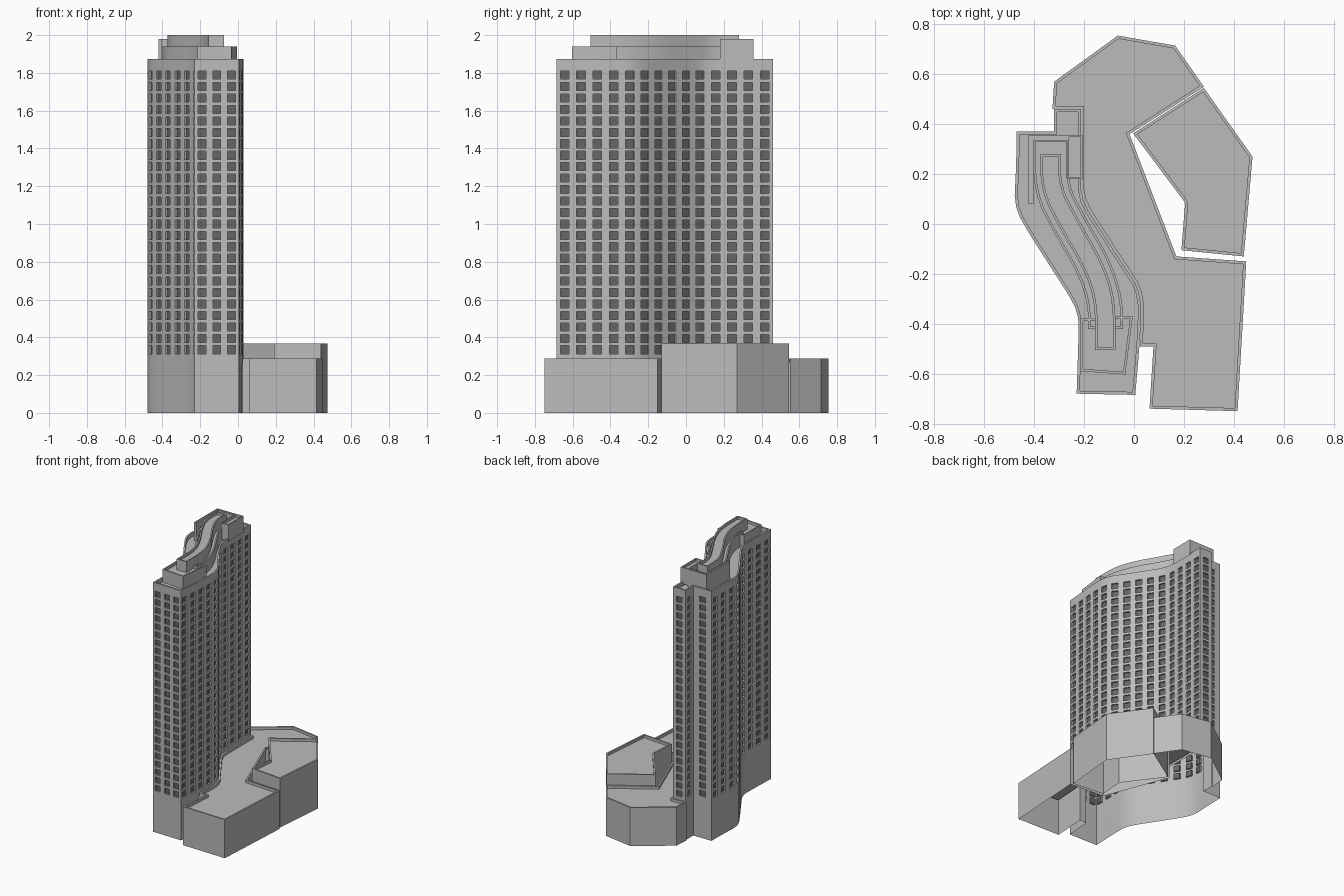
import bpy, bmesh
from mathutils import Vector as V

if "Cube" in bpy.data.objects:
    bpy.data.objects.remove(bpy.data.objects["Cube"])


def material(name, c):
    m = bpy.data.materials.new(name)
    m.diffuse_color = (c, c, c, 1)
    m.use_nodes = True
    m.node_tree.nodes["Principled BSDF"].inputs["Base Color"].default_value = m.diffuse_color
    return m


WALL = material("pale concrete", 0.5)
GLASS = material("dark window", 0.13)


def finish(name, bm):
    bmesh.ops.remove_doubles(bm, verts=bm.verts, dist=0.0005)
    me = bpy.data.meshes.new(name)
    bm.to_mesh(me)
    bm.free()
    me.materials.append(WALL)
    me.materials.append(GLASS)
    ob = bpy.data.objects.new(name, me)
    bpy.context.collection.objects.link(ob)
    bpy.ops.object.select_all(action='DESELECT')
    ob.select_set(True)
    bpy.context.view_layer.objects.active = ob
    bpy.ops.object.shade_smooth_by_angle(angle=0.4)


def face(bm, pts, mat=0):
    bm.faces.new([bm.verts.new(p) for p in pts]).material_index = mat


def smooth(pts, n=3):
    """Corner cutting that keeps both ends."""
    pts = [V(p) for p in pts]
    for _ in range(n):
        out = [pts[0]]
        for a, b in zip(pts, pts[1:]):
            out += [a.lerp(b, .25), a.lerp(b, .75)]
        pts = out + [pts[-1]]
    return pts


def at(path, s):
    for a, b in zip(path, path[1:]):
        d = (b - a).length
        if s <= d:
            return a.lerp(b, s / d)
        s -= d
    return path[-1].copy()


def columns(path, n, w):
    """Points along a wall: pier, window, pier, window ... pier."""
    path = [V(p) for p in path]
    L = sum((b - a).length for a, b in zip(path, path[1:]))
    stops = [0]
    for i in range(n):
        c = (i + .5) * L / n
        stops += [c - w / 2, c + w / 2]
    return [at(path, s) for s in stops + [L]]


def inset(pts, d):
    out = []
    for i, p in enumerate(pts):
        u = (p - pts[i - 1]).normalized()
        v = (pts[(i + 1) % len(pts)] - p).normalized()
        a, b = V((-u.y, u.x)), V((-v.y, v.x))
        out.append(p + (a + b) * d / max(.4, 1 + a.dot(b)))
    return out


def block(name, pts, z0, z1, rim=.012, depth=.02, skip=()):
    """Open-bottomed volume with a parapet around a sunken roof."""
    pts = [V(p) for p in pts]
    ins = inset(pts, rim)
    bm = bmesh.new()
    zr = z1 - depth
    for i in range(len(pts)):
        j = (i + 1) % len(pts)
        a, b, c, d = pts[i], pts[j], ins[j], ins[i]
        if i not in skip:
            face(bm, [(*a, z0), (*b, z0), (*b, z1), (*a, z1)])
        face(bm, [(*a, z1), (*b, z1), (*c, z1), (*d, z1)])
        face(bm, [(*d, z1), (*c, z1), (*c, zr), (*d, zr)])
    face(bm, [(*p, zr) for p in ins])
    finish(name, bm)


def ribbon(centre, hw):
    c = smooth(centre, 2)
    left, right = [], []
    for i, p in enumerate(c):
        t = (c[min(i + 1, len(c) - 1)] - c[max(i - 1, 0)]).normalized()
        n = V((-t.y, t.x)) * hw
        left.append(p + n)
        right.append(p - n)
    return left[::-1] + right


# Tower wall outlines, anticlockwise from the front left corner
TOP = 1.873
east_path = smooth([(.005, -.685), (.028, -.42), (.028, -.27), (-.04, -.17),
                    (-.15, 0), (-.213, .1), (-.213, .22), (-.213, .46)])
west_path = smooth([(-.47, .37), (-.473, .2), (-.482, .07), (-.42, -.04),
                    (-.29, -.24), (-.222, -.35), (-.222, -.45), (-.23, -.68)])
sides = [
    ("front_wall", columns([(-.23, -.68), (.005, -.685)], 3, .042), 0),
    ("east_curved_wall", columns(east_path, 14, .046), .26),
    ("back_step_wall", columns([(-.213, .46), (-.32, .46)], 1, .045), .26),
    ("step_side_wall", columns([(-.32, .46), (-.32, .37)], 1, .035), 0),
    ("back_wall", columns([(-.32, .37), (-.47, .37)], 1, .05), 0),
    ("west_curved_wall", columns(west_path, 12, .046), 0),
]

# Window rows: 25 storeys
rows = []
for k in range(25):
    zc = .334 + .0606 * k
    rows += [zc - .0215, zc + .0215]
rows.append(TOP)

REVEAL = .012
for name, pts, base in sides:
    bm = bmesh.new()
    for i, (a, b) in enumerate(zip(pts, pts[1:])):
        t = (b - a).normalized()
        n = V((-t.y, t.x)) * REVEAL
        c, d = a + n, b + n
        # the east wall reaches the ground only in front of the podium
        zs = [0 if a.y < -.5 else base] + rows
        for r, (z, y) in enumerate(zip(zs, zs[1:])):
            if i % 2 and r % 2:
                face(bm, [(*c, z), (*d, z), (*d, y), (*c, y)], 1)
                face(bm, [(*a, z), (*b, z), (*d, z), (*c, z)])
                face(bm, [(*c, y), (*d, y), (*b, y), (*a, y)])
                face(bm, [(*a, z), (*c, z), (*c, y), (*a, y)])
                face(bm, [(*d, z), (*b, z), (*b, y), (*d, y)])
            else:
                face(bm, [(*a, z), (*b, z), (*b, y), (*a, y)])
    finish(name, bm)

# Tower roof with parapet
outline = [p for _, pts, _ in sides for p in pts[:-1]]
block("tower_roof", outline, 1.8, TOP, depth=.03, skip=range(len(outline)))

# Low podium wrapping the tower, open where it meets tower and high podium
along = [p for p in reversed(sides[1][1]) if p.y > -.46]
low = [(.062, -.74), (.415, -.75), (.45, -.15), (.17, -.13), (-.018, .36),
       (.28, .55), (.165, .715), (-.065, .755), (-.32, .57), (-.327, .46)]
n_low = len(low)
low += along + [(.025, -.49), (.078, -.49)]
block("low_podium", low, 0, .288,
      skip={4, *range(n_low - 1, n_low + len(along))})

# High podium beside the courtyard
block("high_podium", [(-.003, .363), (.205, .085), (.19, -.105), (.44, -.13),
                      (.475, .27), (.28, .545)], 0, .368)

# Stepped penthouse on the tower roof
BASE = 1.843
mid = [(-.333, .14), (-.26, 0), (-.16, -.17), (-.115, -.31)]
block("penthouse_lower", ribbon([(-.333, .34)] + mid + [(-.115, -.42)], .07),
      BASE, 1.94, .01)
block("penthouse_upper", ribbon([(-.333, .28)] + mid + [(-.115, -.505)], .041),
      BASE, 2.0, .01)
block("front_roof_box", [(-.215, -.59), (-.035, -.603), (-.005, -.368),
                         (-.215, -.38)], BASE, 1.939, .01)

# Taller screen and plant box at the back of the roof
block("plant_box", [(-.268, .18), (-.206, .18), (-.206, .357), (-.268, .357)],
      1.857, 1.98, .008)
block("back_screen", [(-.402, .335), (-.268, .335), (-.268, .357),
                      (-.422, .357), (-.422, .08), (-.402, .08)],
      BASE, 1.979, .004, .004)
